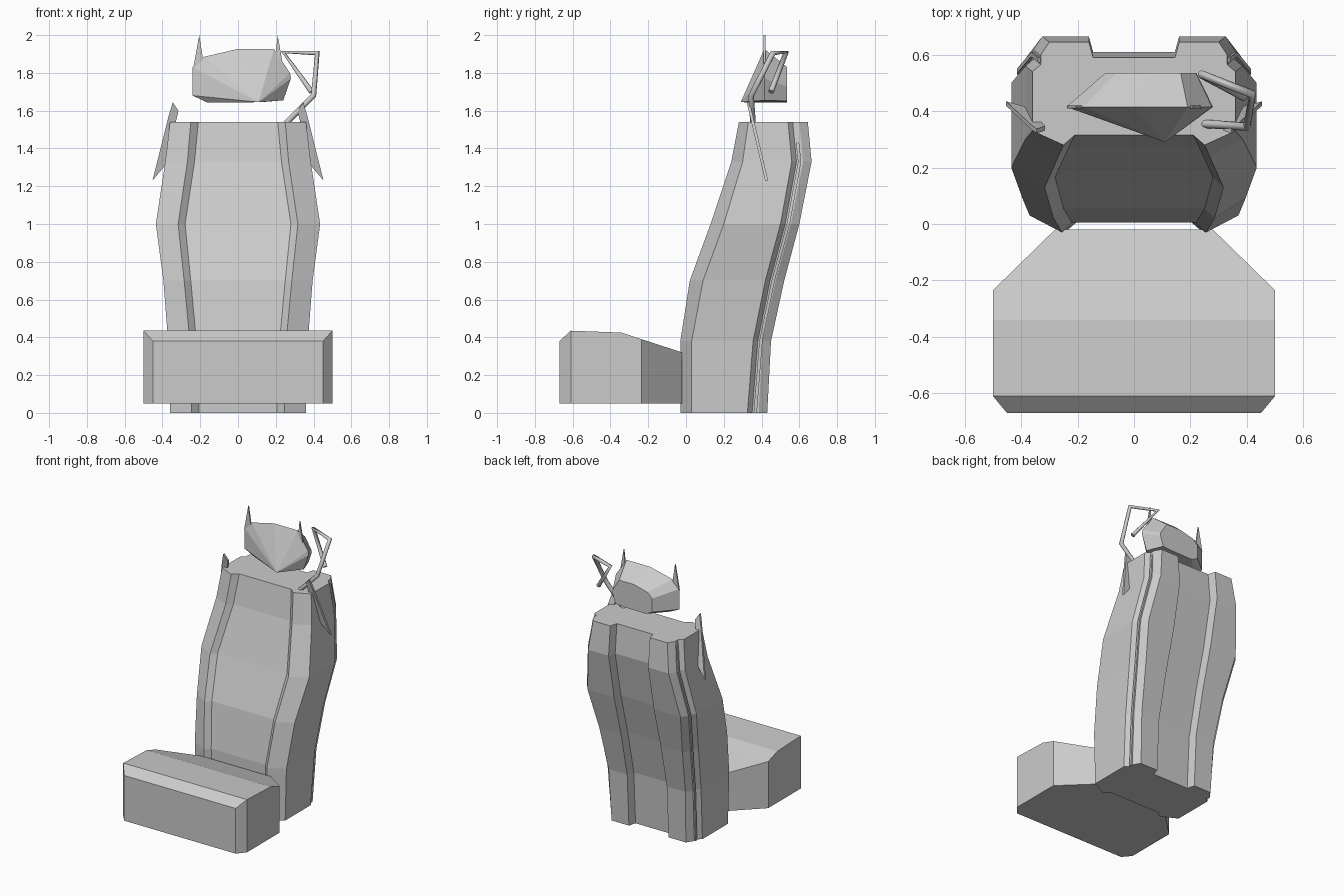
import bpy, bmesh
from mathutils import Vector

if "Cube" in bpy.data.objects:
    bpy.data.objects.remove(bpy.data.objects["Cube"])

grey = bpy.data.materials.new("light grey")
grey.diffuse_color = (0.6, 0.6, 0.6, 1)
grey.use_nodes = True
grey.node_tree.nodes["Principled BSDF"].inputs["Base Color"].default_value = grey.diffuse_color


def finish(name, bm):
    bmesh.ops.remove_doubles(bm, verts=bm.verts, dist=0.0005)
    bmesh.ops.recalc_face_normals(bm, faces=bm.faces)
    mesh = bpy.data.meshes.new(name)
    bm.to_mesh(mesh)
    bm.free()
    mesh.materials.append(grey)
    obj = bpy.data.objects.new(name, mesh)
    bpy.context.collection.objects.link(obj)
    return obj


def loft(name, rings, caps=(True, True)):
    """Skin a list of closed rings of equal length."""
    bm = bmesh.new()
    vs = [[bm.verts.new(p) for p in r] for r in rings]
    n = len(vs[0])
    for a, b in zip(vs, vs[1:]):
        for i in range(n):
            j = (i + 1) % n
            bm.faces.new((a[i], a[j], b[j], b[i]))
    if caps[0]:
        bm.faces.new(vs[0])
    if caps[1]:
        bm.faces.new(vs[-1])
    return finish(name, bm)


def mirrored(half):
    return half + [(-x, y) for x, y in reversed(half)]


# Backrest: height, ridge y, bolster y, groove y, back y, panel x, ridge x, side x
levels = [
    (0.00, -0.03, 0.03, 0.325, 0.43, 0.205, 0.245, 0.36),
    (0.38, -0.03, 0.03, 0.355, 0.45, 0.22, 0.255, 0.37),
    (0.70, 0.02, 0.09, 0.42, 0.52, 0.25, 0.285, 0.395),
    (1.00, 0.13, 0.20, 0.50, 0.60, 0.28, 0.317, 0.435),
    (1.33, 0.24, 0.30, 0.56, 0.665, 0.23, 0.268, 0.385),
    (1.54, 0.28, 0.33, 0.54, 0.645, 0.21, 0.25, 0.36),
]
rings = []
for z, yf, yo, yg, yb, xi, xr, xo in levels:
    half = [(xi, yf + 0.035), (xr, yf), (xo, yo), (xo, yg),
            (xo - 0.03, yg + 0.025), (xo - 0.03, yb - 0.045),
            (xo - 0.06, yb), (0.16, yb), (0.145, yb - 0.055)]
    rings.append([(x, y, z) for x, y in mirrored(half)])
loft("backrest", rings)

# Thin trim strips running up the side grooves
for s, side in ((-1, "left"), (1, "right")):
    rings = []
    for z, yf, yo, yg, yb, xi, xr, xo in levels:
        z = min(z, 1.51)
        rings.append([(s * (xo - dx), yg + dy, z) for dx, dy in
                      ((0.035, 0.033), (0.02, 0.033), (0.02, 0.05), (0.035, 0.05))])
    loft(side + "_trim_strip", rings)

# Seat cushion: half width, y, top height
rows = [(0.45, -0.67, 0.38), (0.5, -0.61, 0.435), (0.5, -0.34, 0.425),
        (0.5, -0.235, 0.39), (0.28, -0.02, 0.32)]
bm = bmesh.new()
grid = [[bm.verts.new(p) for p in ((-x, y, 0.05), (-x, y, z), (x, y, z), (x, y, 0.05))]
        for x, y, z in rows]
for a, b in zip(grid, grid[1:]):
    for i in range(4):
        j = (i + 1) % 4
        bm.faces.new((a[i], a[j], b[j], b[i]))
bm.faces.new(grid[0])
bm.faces.new(grid[-1])
finish("seat_cushion", bm)

# Headrest: outline in the x-z plane, pointed front and smaller back
outline = [(-0.24, 1.83), (-0.18, 1.885), (0.0, 1.927), (0.19, 1.927), (0.275, 1.80),
           (0.28, 1.77), (0.24, 1.655), (0.12, 1.645), (-0.16, 1.642), (-0.24, 1.68)]
loft("headrest", [
    [(0.11, 0.29, 1.645)] * len(outline),
    [(x, 0.415, z) for x, z in outline],
    [(0.06 + (x - 0.02) * 0.62, 0.535, 1.645 + (z - 1.645) * 0.66) for x, z in outline],
], caps=(False, True))


# Thin plates: spikes on the headrest and blades beside the backrest
def plate(name, pts, y_of, t):
    loft(name, [[(x, y_of(z) + d, z) for x, z in pts] for d in (-t / 2, t / 2)])


plate("left_spike", [(-0.238, 1.82), (-0.205, 2.0), (-0.185, 1.87)], lambda z: 0.415, 0.01)
plate("right_spike", [(0.197, 1.88), (0.21, 2.0), (0.238, 1.84)], lambda z: 0.415, 0.01)
blade = [(0.345, 1.645), (0.315, 1.60), (0.385, 1.31), (0.453, 1.23), (0.365, 1.58)]
for s, side in ((-1, "left"), (1, "right")):
    plate(side + "_blade", [(s * x, z) for x, z in blade],
          lambda z: 0.335 + (1.62 - z) * 0.235, 0.016)

# Bent tube beside the headrest
path = [(0.25, 0.355, 1.53), (0.40, 0.345, 1.68), (0.42, 0.46, 1.905),
        (0.24, 0.53, 1.91), (0.39, 0.45, 1.70)]
curve = bpy.data.curves.new("tube_path", 'CURVE')
curve.dimensions = '3D'
curve.bevel_depth = 0.015
curve.bevel_resolution = 2
curve.use_fill_caps = True
spline = curve.splines.new('POLY')
spline.points.add(len(path) - 1)
for p, co in zip(spline.points, path):
    p.co = (*co, 1)
curve.materials.append(grey)
tube = bpy.data.objects.new("bent_tube", curve)
bpy.context.collection.objects.link(tube)
